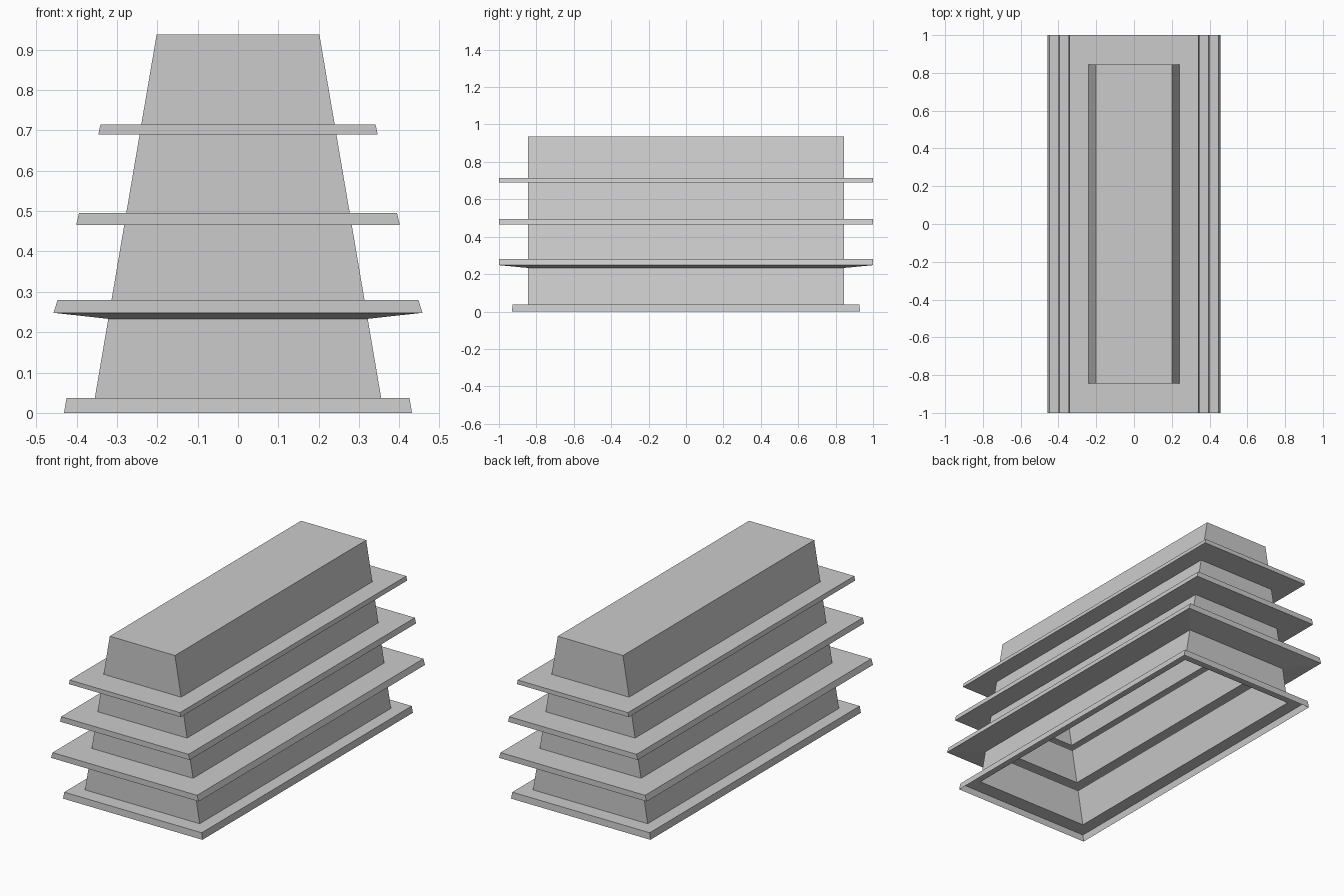
import bpy
import bmesh

if "Cube" in bpy.data.objects:
    bpy.data.objects.remove(bpy.data.objects["Cube"], do_unlink=True)

# One plain grey for the whole shell
grey = bpy.data.materials.new("plain grey")
grey.use_nodes = True
colour = (0.6, 0.6, 0.6, 1)
grey.diffuse_color = colour
grey.node_tree.nodes["Principled BSDF"].inputs["Base Color"].default_value = colour

BODY_Y = 0.845   # half length of the tapered body
FLANGE_Y = 1.0   # half length of the flanges


def body_x(z):
    """Half width of the tapered body at height z."""
    return 0.361 - 0.17 * z


def flange(z_in, z_out, z_top, x_low, x_high, y_low=FLANGE_Y):
    """Hollow flange: root, lower lip, upper lip, root again."""
    return [(body_x(z_in), BODY_Y, z_in), (x_low, y_low, z_out),
            (x_high, y_low, z_top), (body_x(z_top), BODY_Y, z_top)]


# Rectangular sections (half x, half y, z) from the open bottom to the roof
sections = [(0.431, 0.93, 0), (0.425, 0.928, 0.037), (body_x(0.037), BODY_Y, 0.037)]
sections += flange(0.233, 0.248, 0.28, 0.457, 0.447)
sections += flange(0.465, 0.465, 0.495, 0.401, 0.394)
sections += flange(0.69, 0.69, 0.714, 0.346, 0.341)
sections.append((body_x(0.937), BODY_Y, 0.937))

# Join the sections into a thin shell, closed at the top only
bm = bmesh.new()
rings = [[bm.verts.new((sx * x, sy * y, z))
          for sx, sy in ((-1, -1), (1, -1), (1, 1), (-1, 1))]
         for x, y, z in sections]
for low, high in zip(rings, rings[1:]):
    for i in range(4):
        j = (i + 1) % 4
        bm.faces.new((low[i], low[j], high[j], high[i]))
bm.faces.new(rings[-1])

mesh = bpy.data.meshes.new("flanged_tapered_shell")
bm.to_mesh(mesh)
bm.free()
mesh.materials.append(grey)
shell = bpy.data.objects.new("flanged_tapered_shell", mesh)
bpy.context.collection.objects.link(shell)
